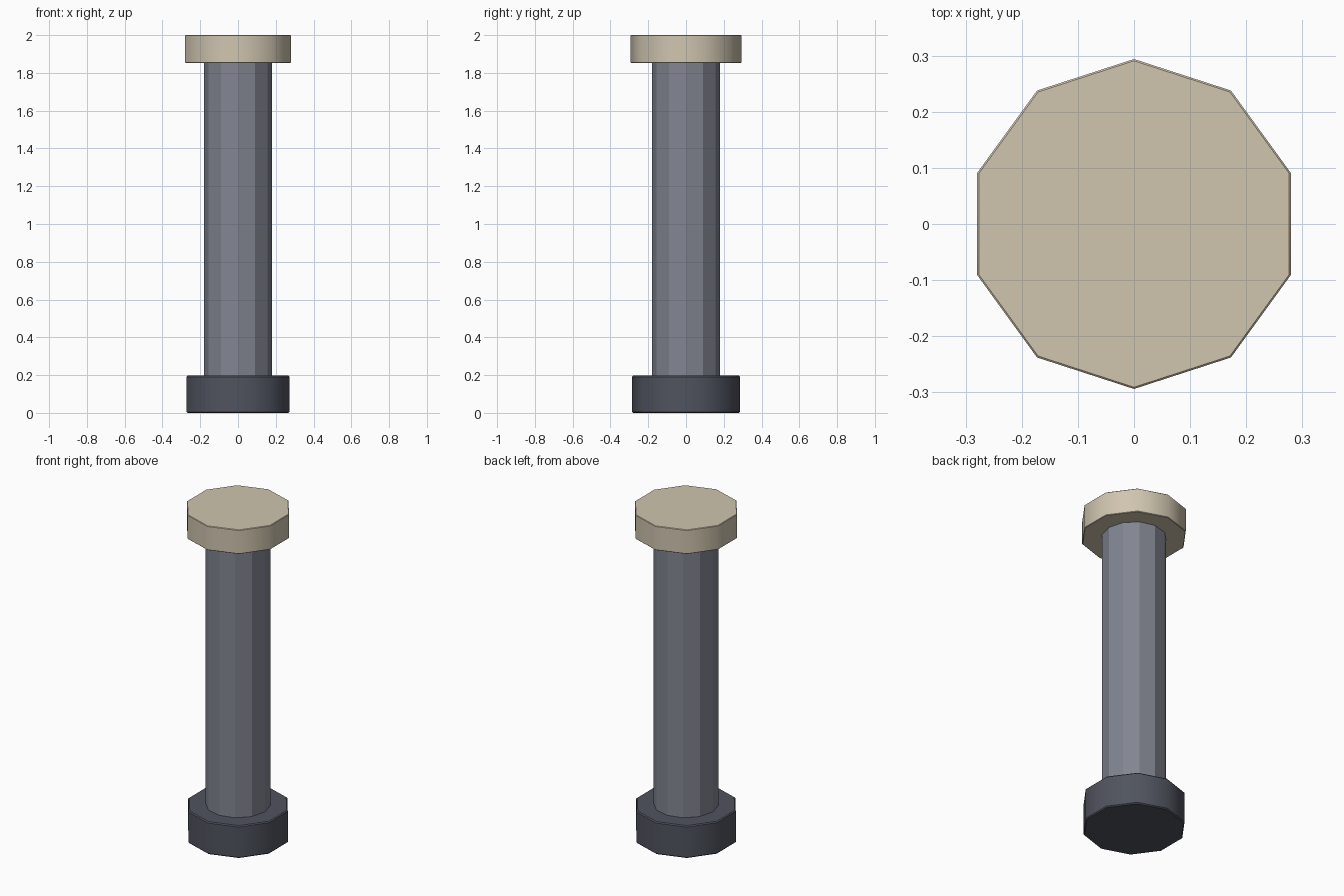
import bpy
import bmesh
import math

cube = bpy.data.objects.get("Cube")
if cube:
    bpy.data.objects.remove(cube, do_unlink=True)


def make_material(name, rgb):
    mat = bpy.data.materials.new(name)
    mat.use_nodes = True
    color = (*rgb, 1.0)
    mat.diffuse_color = color
    mat.node_tree.nodes["Principled BSDF"].inputs["Base Color"].default_value = color
    return mat


def prism(name, sides, radius, bottom, top, mat, rim=0.0, smooth=False):
    """Upright regular prism with a corner on the y axis and optional rim chamfer."""
    bm = bmesh.new()
    bmesh.ops.create_cone(bm, cap_ends=True, segments=sides, radius1=radius,
                          radius2=radius, depth=top - bottom)
    bmesh.ops.translate(bm, verts=bm.verts, vec=(0, 0, (top + bottom) / 2))
    if rim:
        rims = [e for e in bm.edges
                if abs(e.verts[0].co.z - e.verts[1].co.z) < rim]
        bmesh.ops.bevel(bm, geom=rims, offset=rim, segments=1,
                        affect='EDGES', profile=0.5)
    mesh = bpy.data.meshes.new(name)
    bm.to_mesh(mesh)
    bm.free()
    mesh.materials.append(mat)
    obj = bpy.data.objects.new(name, mesh)
    bpy.context.collection.objects.link(obj)
    if smooth:
        bpy.ops.object.select_all(action='DESELECT')
        obj.select_set(True)
        bpy.context.view_layer.objects.active = obj
        bpy.ops.object.shade_smooth_by_angle(angle=math.radians(40))
    return obj


cream = make_material("cream", (0.63, 0.56, 0.43))
grey = make_material("slate grey", (0.223, 0.238, 0.285))
dark = make_material("dark slate", (0.08, 0.088, 0.113))

# Foot, shaft and cap stacked on one axis
prism("base", 10, 0.287, 0.0, 0.197, dark, rim=0.006, smooth=True)
prism("shaft", 12, 0.18, 0.19, 1.86, grey)
prism("cap", 10, 0.294, 1.853, 2.0, cream, rim=0.003, smooth=True)
